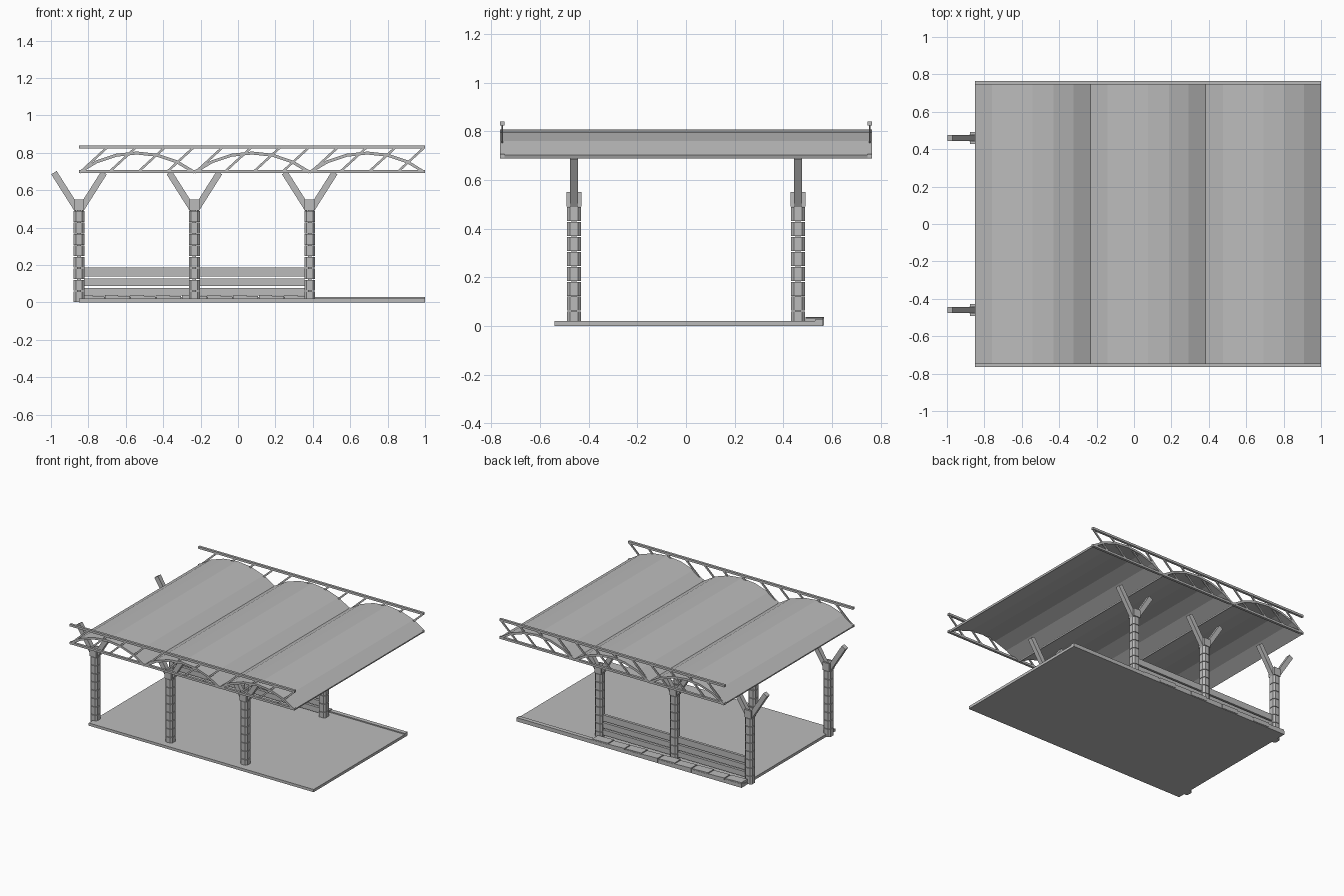
import bpy, bmesh, math
from mathutils import Matrix, Vector

cube = bpy.data.objects.get("Cube")
if cube:
    bpy.data.objects.remove(cube, do_unlink=True)

grey = bpy.data.materials.new("plain grey")
grey.use_nodes = True
grey.diffuse_color = (0.5, 0.5, 0.5, 1)
grey.node_tree.nodes["Principled BSDF"].inputs["Base Color"].default_value = (0.5, 0.5, 0.5, 1)


def finish(name, bm):
    bmesh.ops.recalc_face_normals(bm, faces=bm.faces)
    mesh = bpy.data.meshes.new(name)
    bm.to_mesh(mesh)
    bm.free()
    mesh.materials.append(grey)
    obj = bpy.data.objects.new(name, mesh)
    bpy.context.collection.objects.link(obj)
    return obj


def box(bm, lo, hi, turn=Matrix()):
    lo, hi = Vector(lo), Vector(hi)
    size = Matrix.Diagonal((*(hi - lo), 1))
    bmesh.ops.create_cube(bm, size=1, matrix=Matrix.Translation((lo + hi) / 2) @ turn @ size)


def beam(bm, a, b, depth, width):
    """Square-ended bar between two points in an x-z plane."""
    a, b = Vector(a), Vector(b)
    d = b - a
    turn = Matrix.Rotation(-math.atan2(d.z, d.x), 4, 'Y')
    size = Matrix.Diagonal((d.length, width, depth, 1))
    bmesh.ops.create_cube(bm, size=1, matrix=Matrix.Translation((a + b) / 2) @ turn @ size)


def prism(bm, x, y, z0, z1, half, cut):
    """Square block with chamfered upright corners."""
    inner = half - cut
    ring = [(half, -inner), (half, inner), (inner, half), (-inner, half),
            (-half, inner), (-half, -inner), (-inner, -half), (inner, -half)]
    face = bm.faces.new([bm.verts.new((x + u, y + v, z0)) for u, v in ring])
    new = bmesh.ops.extrude_face_region(bm, geom=[face])["geom"]
    bmesh.ops.translate(bm, vec=(0, 0, z1 - z0),
                        verts=[v for v in new if isinstance(v, bmesh.types.BMVert)])


LEFT, RIGHT = -0.85, 1.0
BAY = (RIGHT - LEFT) / 3
POSTS = [LEFT + BAY * i for i in range(3)]
ROW = 0.46
EDGE = 0.765

# Platform with a raised strip along the back
bm = bmesh.new()
box(bm, (LEFT, -0.54, 0), (RIGHT, 0.53, 0.02))
box(bm, (LEFT, 0.53, 0), (RIGHT, 0.562, 0.028))
finish("platform", bm)

# Edging stones beside the back posts, laid slightly unevenly
bm = bmesh.new()
count = 9
step = (POSTS[2] - LEFT) / count
for i in range(count):
    x = LEFT + i * step
    odd = i % 2
    box(bm, (x + 0.002, 0.49 + 0.006 * odd, 0.004), (x + step - 0.002, 0.56 + 0.006 * odd, 0.036),
        Matrix.Rotation(0.03, 4, 'Y'))
finish("edging_stones", bm)

# Posts of stacked blocks, forked arms held between two cheek plates
pitch = 0.0613
for row, y in (("front", -ROW), ("back", ROW)):
    for i, x in enumerate(POSTS):
        bm = bmesh.new()
        box(bm, (x - 0.01, y - 0.01, 0.003), (x + 0.01, y + 0.01, 0.5))
        for k in range(8):
            prism(bm, x, y, k * pitch + 0.002, (k + 1) * pitch - 0.002, 0.029, 0.012)
        for s in (-1, 1):
            c = y + s * 0.024
            box(bm, (x - 0.027, c - 0.007, 0.492), (x + 0.027, c + 0.007, 0.55))
        finish(f"{row}_post_{i + 1}", bm)

        bm = bmesh.new()
        for s in (-1, 1):
            beam(bm, (x + s * 0.008, y, 0.495), (x + s * 0.134, y, 0.694), 0.034, 0.033)
        finish(f"{row}_arms_{i + 1}", bm)

# Horizontal boards between the back posts
for i in range(2):
    bm = bmesh.new()
    for z0, z1 in ((0.037, 0.076), (0.089, 0.129), (0.14, 0.186)):
        box(bm, (POSTS[i] + 0.027, ROW - 0.01, z0), (POSTS[i + 1] - 0.027, ROW + 0.01, z1))
    finish(f"back_boards_{i + 1}", bm)

# Roof: three arched bays of six flat panels each
rise, parts = 0.103, 6
half = BAY / 2
radius = (half * half + rise * rise) / (2 * rise)
sweep = math.asin(half / radius)


def arch_point(mid, t, r):
    a = sweep * (2 * t - 1)
    return mid + r * math.sin(a), 0.696 + rise - radius + r * math.cos(a)


for i, x in enumerate(POSTS):
    mid = x + half
    bm = bmesh.new()
    for k in range(parts):
        t0, t1 = k / parts, (k + 1) / parts
        profile = [arch_point(mid, t, radius + o)
                   for t, o in ((t0, -0.008), (t1, -0.008), (t1, 0.008), (t0, 0.008))]
        face = bm.faces.new([bm.verts.new((min(max(u, LEFT), RIGHT), -EDGE, w)) for u, w in profile])
        new = bmesh.ops.extrude_face_region(bm, geom=[face])["geom"]
        bmesh.ops.translate(bm, vec=(0, 2 * EDGE, 0),
                            verts=[v for v in new if isinstance(v, bmesh.types.BMVert)])
    finish(f"roof_bay_{i + 1}", bm)

# Trusses along the front and back roof edges
bars = 12
run = (RIGHT - LEFT) / bars
for row, y in (("front", -0.755), ("back", 0.755)):
    bm = bmesh.new()
    for z in (0.70, 0.832):
        box(bm, (LEFT, y - 0.009, z - 0.008), (RIGHT, y + 0.009, z + 0.008))
    for i in range(bars):
        x = LEFT + i * run
        beam(bm, (x + 0.01, y, 0.70), (x + run - 0.005, y, 0.828), 0.012, 0.008)
    finish(f"{row}_truss", bm)
